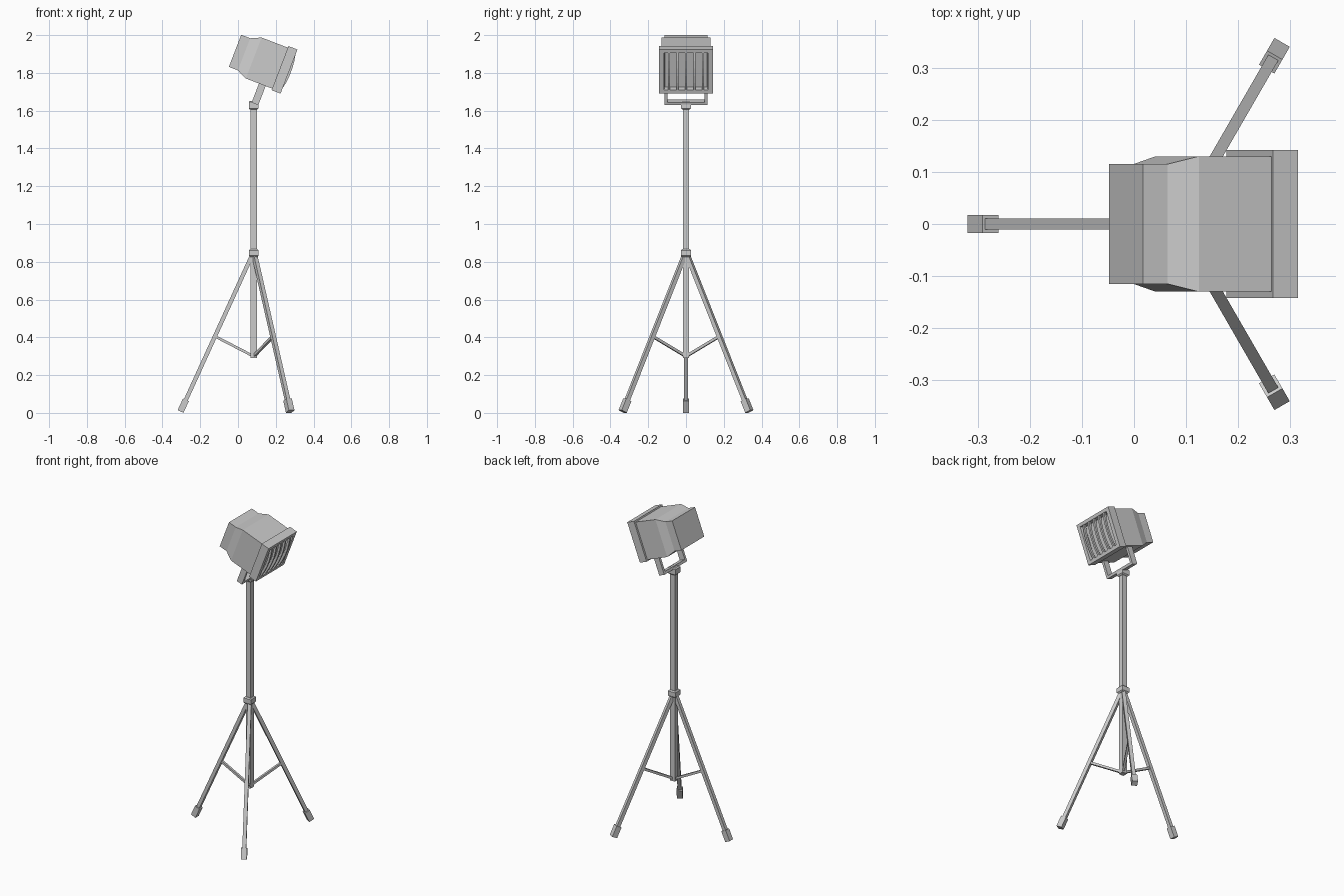
import bpy, bmesh, math
from mathutils import Matrix, Vector

if "Cube" in bpy.data.objects:
    bpy.data.objects.remove(bpy.data.objects["Cube"])

PX = 0.083                                   # pole position in x
HEAD = Matrix.Translation((0.27, 0, 1.807)) @ Matrix.Rotation(math.radians(21), 4, 'Y')


def finish(name, bm, matrix=Matrix()):
    bmesh.ops.recalc_face_normals(bm, faces=bm.faces)
    me = bpy.data.meshes.new(name)
    bm.to_mesh(me)
    bm.free()
    ob = bpy.data.objects.new(name, me)
    ob.matrix_world = matrix
    bpy.context.collection.objects.link(ob)
    return ob


def loft(name, sections, matrix=Matrix()):
    """Rectangular sections (x, half y, half z) joined along x, both ends capped."""
    bm = bmesh.new()
    rings = [[bm.verts.new((x, sy * hy, sz * hz))
              for sy, sz in ((-1, -1), (1, -1), (1, 1), (-1, 1))]
             for x, hy, hz in sections]
    for a, b in zip(rings, rings[1:]):
        for i in range(4):
            j = (i + 1) % 4
            bm.faces.new((a[i], a[j], b[j], b[i]))
    bm.faces.new(rings[0])
    bm.faces.new(rings[-1])
    return finish(name, bm, matrix)


def beam(name, p, q, wy, wz, matrix=Matrix()):
    """Square bar from p to q with the given full widths."""
    p, q = Vector(p), Vector(q)
    d = (q - p).normalized()
    side = Vector((0, 1, 0)) if abs(d.y) < 0.9 else Vector((1, 0, 0))
    up = d.cross(side).normalized()
    side = up.cross(d)
    m = Matrix((d, side, up)).transposed().to_4x4()
    m.translation = p
    return loft(name, [(0, wy / 2, wz / 2), ((q - p).length, wy / 2, wz / 2)], matrix @ m)


def plate(name, outline, y, width, matrix):
    """Outline in local xz, extruded along y."""
    bm = bmesh.new()
    f = bm.faces.new([bm.verts.new((x, y - width / 2, z)) for x, z in outline])
    r = bmesh.ops.extrude_face_region(bm, geom=[f])
    bmesh.ops.translate(bm, vec=(0, width, 0),
                        verts=[v for v in r['geom'] if isinstance(v, bmesh.types.BMVert)])
    return finish(name, bm, matrix)


# pole and its two chamfered collars
beam("pole", (PX, 0, 0.29), (PX, 0, 1.63), 0.033, 0.033)
for name, z0, z1 in (("leg_collar", 0.825, 0.868), ("head_collar", 1.605, 1.652)):
    up = Matrix.Translation((PX, 0, 0)) @ Matrix.Rotation(-math.pi / 2, 4, 'Y')
    loft(name, [(z0, 0.019, 0.019), (z0 + 0.007, 0.026, 0.026),
                (z1 - 0.007, 0.026, 0.026), (z1, 0.019, 0.019)], up)

# tripod legs, feet and struts
top, end = Vector((0.004, 0, 0.845)), Vector((0.387, 0, 0.0075))
axis = (top - end).normalized()
for i, ang in enumerate((60, 180, 300)):
    m = Matrix.Translation((PX, 0, 0)) @ Matrix.Rotation(math.radians(ang), 4, 'Z')
    beam(f"leg_{i}", top, end + axis * 0.03, 0.022, 0.022, m)
    beam(f"foot_{i}", end, end + axis * 0.068, 0.034, 0.034, m)
    beam(f"strut_{i}", (0.2, 0, 0.403), (0.005, 0, 0.302), 0.014, 0.014, m)

# lamp housing: narrow back flaring to a wider front
loft("lamp_housing", [(-0.306, 0.115, 0.091), (-0.255, 0.115, 0.091),
                      (-0.2, 0.13, 0.116), (-0.04, 0.13, 0.116)], HEAD)

# front frame with recessed lens
loft("front_frame", [(-0.051, 0.142, 0.125), (0, 0.142, 0.125),
                     (0, 0.117, 0.105), (-0.036, 0.112, 0.1)], HEAD)

# bowed guard bars
arc = [(0.013 * (1 - t * t) - 0.002, 0.105 * t) for t in (-1, -0.6, -0.2, 0.2, 0.6, 1)]
outline = arc + [(x - 0.014, z) for x, z in reversed(arc)]
for i in range(5):
    plate(f"guard_bar_{i}", outline, (i - 2) * 0.045, 0.012, HEAD)

# U-shaped yoke
w, t, zb = 0.115, 0.016, -0.224
yoke = [(-w, -0.1), (-w, zb), (w, zb), (w, -0.1), (w - t, -0.1),
        (w - t, zb + t), (t - w, zb + t), (t - w, -0.1)]
plate("yoke", yoke, 0, 0.038,
      HEAD @ Matrix.Translation((-0.107, 0, 0)) @ Matrix.Rotation(math.pi / 2, 4, 'Z'))
